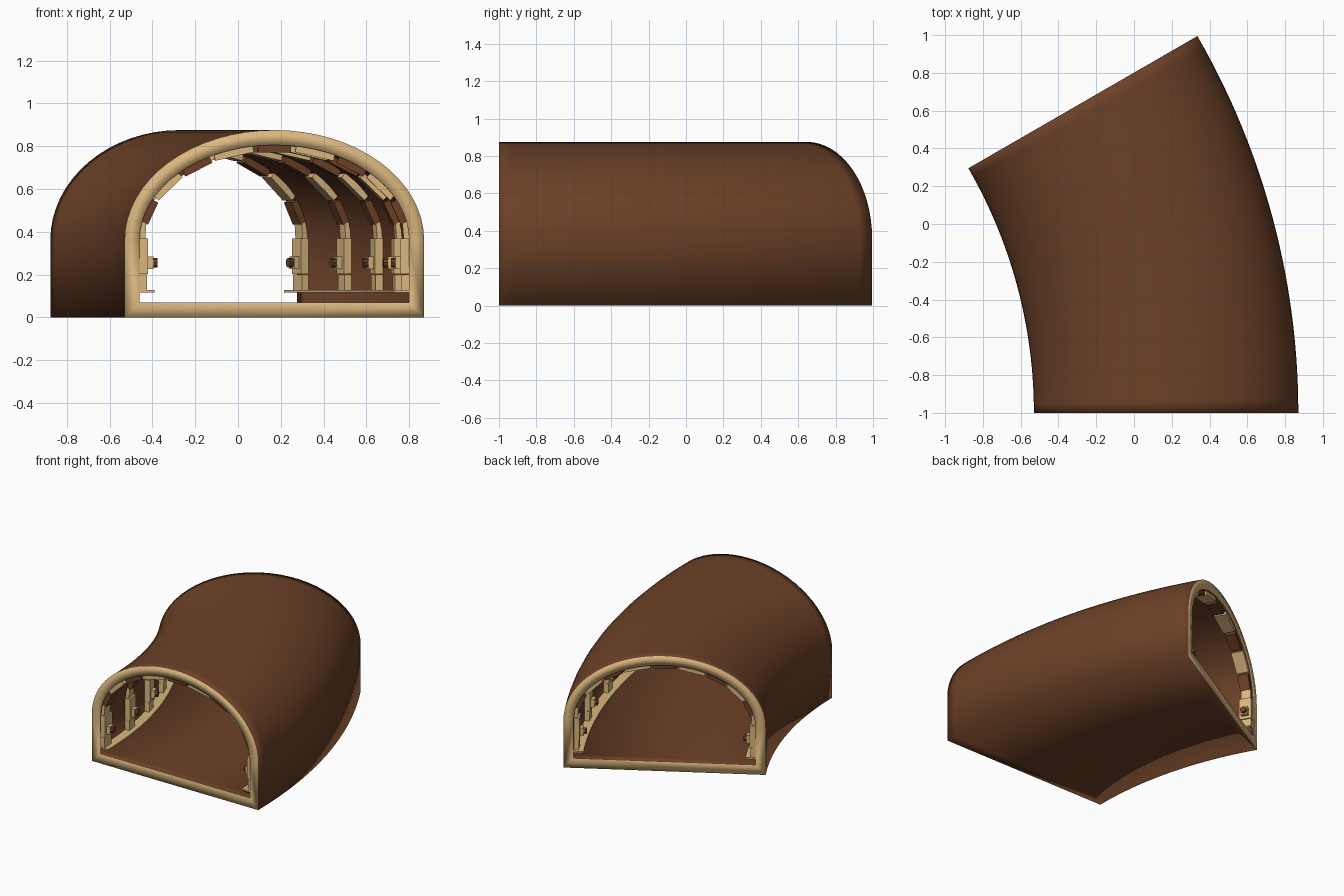
import bpy, bmesh, math
from mathutils import Matrix, Vector

if "Cube" in bpy.data.objects:
    bpy.data.objects.remove(bpy.data.objects["Cube"])

RADIUS, SWEEP = 3.29, math.radians(30)      # bend of the passage
CENTRE_X = 0.17 - RADIUS
STEPS, ARC = 28, 32
SPRING = 0.36                               # height where the arch begins


def material(name, rgb):
    m = bpy.data.materials.new(name)
    m.use_nodes = True
    m.diffuse_color = (*rgb, 1)
    node = m.node_tree.nodes["Principled BSDF"]
    node.inputs["Base Color"].default_value = (*rgb, 1)
    node.inputs["Roughness"].default_value = 0.8
    return m


BROWN = material("brown", (0.15, 0.052, 0.02))
CREAM = material("cream", (0.70, 0.47, 0.21))


def frame(angle):
    """Cross-section frame: local x across, y along the bend, z up."""
    return (Matrix.Translation((CENTRE_X, -1, 0)) @ Matrix.Rotation(angle, 4, "Z")
            @ Matrix.Translation((RADIUS, 0, 0)))


def finish(name, bm, smooth=False):
    bmesh.ops.recalc_face_normals(bm, faces=bm.faces)
    for f in bm.faces:
        f.smooth = smooth
    mesh = bpy.data.meshes.new(name)
    bm.to_mesh(mesh)
    bm.free()
    mesh.materials.append(BROWN)
    mesh.materials.append(CREAM)
    ob = bpy.data.objects.new(name, mesh)
    bpy.context.collection.objects.link(ob)
    return ob


def arch_profile(inset):
    half, rise, base = 0.7 - inset, 0.875 - SPRING - inset, inset
    arc = [(half * math.cos(a), SPRING + rise * math.sin(a))
           for a in (math.pi * i / ARC for i in range(ARC + 1))]
    return [(half, base)] + arc + [(-half, base)]


def sweep(bm, profile):
    """Sweep a closed profile round the bend and return its rings."""
    rings = []
    for s in range(STEPS + 1):
        m = frame(SWEEP * s / STEPS)
        rings.append([bm.verts.new(m @ Vector((u, 0, z))) for u, z in profile])
    n = len(profile)
    for a, b in zip(rings, rings[1:]):
        for i in range(n):
            j = (i + 1) % n
            bm.faces.new((a[i], a[j], b[j], b[i]))
    return rings


# Arched shell with pale end rims
bm = bmesh.new()
outer = sweep(bm, arch_profile(0))
inner = sweep(bm, arch_profile(0.07))
for k in (0, -1):
    o, n = outer[k], inner[k]
    for i in range(len(o)):
        j = (i + 1) % len(o)
        bm.faces.new((o[i], o[j], n[j], n[i])).material_index = 1
finish("tunnel_shell", bm, True)

# Thin ledges along both walls
for side, name in ((1, "left_ledge"), (-1, "right_ledge")):
    bm = bmesh.new()
    rings = sweep(bm, [(side * u, z) for u, z in
                       ((0.56, 0.115), (0.64, 0.115), (0.64, 0.127), (0.56, 0.127))])
    for ring in (rings[0], rings[-1]):
        bm.faces.new(ring)
    for f in bm.faces:
        f.material_index = 1
    finish(name, bm)


def box(bm, m, u, z, size, tilt=0, mat=1):
    place = (m @ Matrix.Translation((u, 0, z)) @ Matrix.Rotation(tilt, 4, "Y")
             @ Matrix.Diagonal((*size, 1)))
    for v in bmesh.ops.create_cube(bm, size=1, matrix=place)["verts"]:
        for f in v.link_faces:
            f.material_index = mat


def knob(bm, m, u, z, radius, depth, mat):
    place = m @ Matrix.Translation((u, 0, z)) @ Matrix.Rotation(math.pi / 2, 4, "Y")
    made = bmesh.ops.create_cone(bm, cap_ends=True, segments=8, radius1=radius,
                                 radius2=radius, depth=depth, matrix=place)
    for v in made["verts"]:
        for f in v.link_faces:
            f.material_index = mat


# Ribs: block posts with knobs, and alternating blocks over the arch
RIBS, BLOCKS = 5, 10
for r in range(RIBS):
    margin = math.radians(1)
    m = frame(margin + (SWEEP - 2 * margin) * r / (RIBS - 1))
    bm = bmesh.new()
    for side in (1, -1):
        box(bm, m, side * 0.625, 0.16, (0.06, 0.085, 0.08))
        box(bm, m, side * 0.62, 0.285, (0.06, 0.09, 0.165))
        box(bm, m, side * 0.62, 0.42, (0.04, 0.07, 0.11), -side * 0.07)
        box(bm, m, side * 0.58, 0.255, (0.03, 0.05, 0.06))
        knob(bm, m, side * 0.56, 0.255, 0.023, 0.03, 0)
    for i in range(1, BLOCKS):
        a = math.pi * i / BLOCKS
        wide, tall = 0.615, 0.43
        u, z = wide * math.cos(a), SPRING + tall * math.sin(a)
        du, dz = -wide * math.sin(a), tall * math.cos(a)
        length = math.hypot(du, dz) * math.pi / BLOCKS
        pale = i % 2 == 0
        box(bm, m, u, z, (length * (0.98 if pale else 0.8), 0.09 if pale else 0.075,
                          0.035 if pale else 0.04), math.atan2(-dz, du), int(pale))
    finish(f"rib_{r + 1}", bm)
